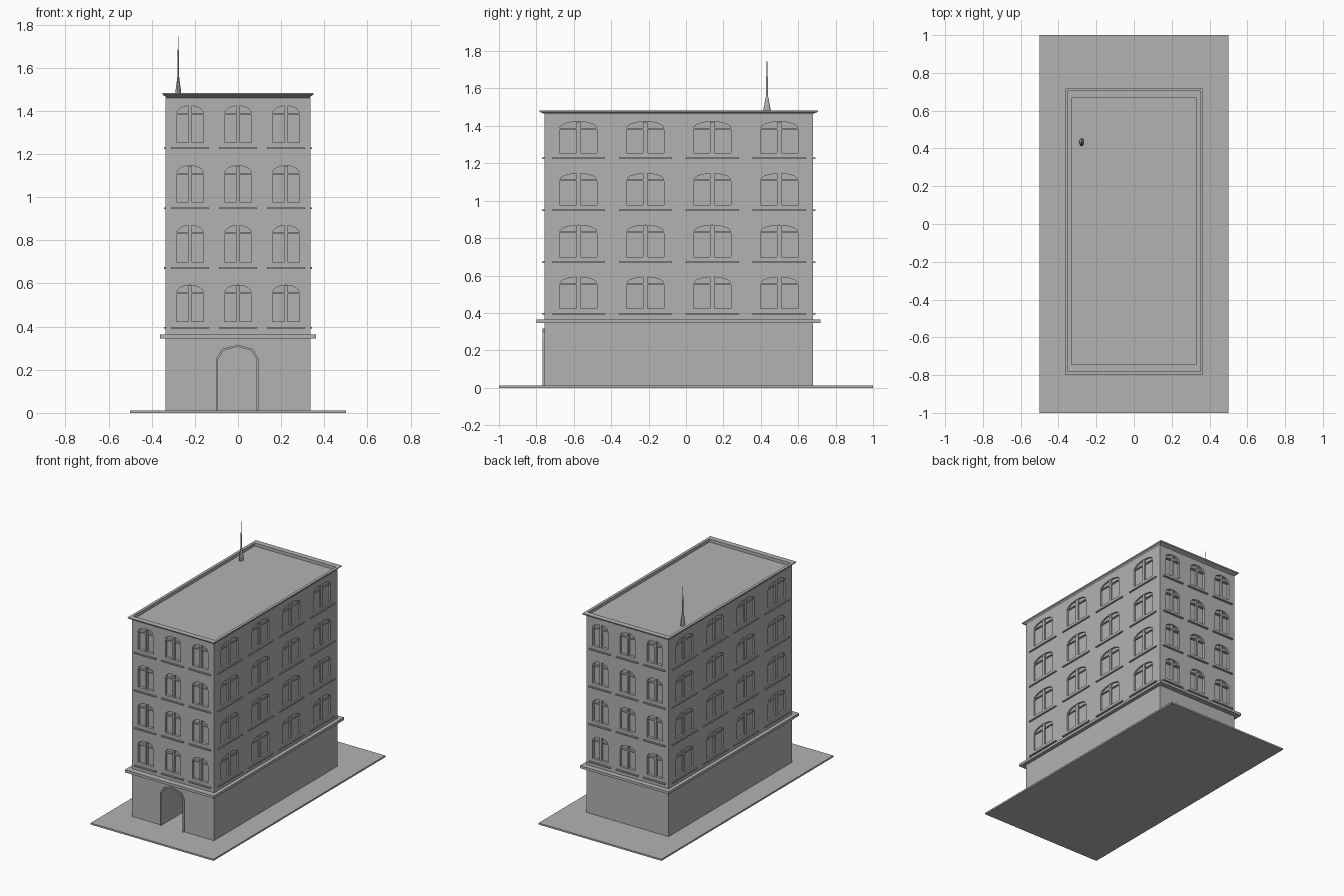
import bpy, bmesh, math
from mathutils import Vector

cube = bpy.data.objects.get("Cube")
if cube:
    bpy.data.objects.remove(cube, do_unlink=True)

grey = bpy.data.materials.new("plaster_grey")
grey.use_nodes = True
COLOUR = (0.45, 0.45, 0.45, 1)
grey.diffuse_color = COLOUR
grey.node_tree.nodes["Principled BSDF"].inputs["Base Color"].default_value = COLOUR

X, Y0, Y1 = 0.335, -0.757, 0.68      # wall planes
YC = (Y0 + Y1) / 2
GROUND, ROOF = 0.012, 1.46


def finish(name, bm):
    bmesh.ops.recalc_face_normals(bm, faces=bm.faces)
    me = bpy.data.meshes.new(name)
    bm.to_mesh(me)
    bm.free()
    me.materials.append(grey)
    ob = bpy.data.objects.new(name, me)
    bpy.context.collection.objects.link(ob)
    return ob


def add_loft(bm, rings, loop=False):
    """Skin a list of point rings; cap the ends, or join last to first."""
    vs = [[bm.verts.new(p) for p in r] for r in rings]
    n = len(vs[0])
    for a, b in zip(vs, vs[1:] + (vs[:1] if loop else [])):
        for i in range(n):
            j = (i + 1) % n
            bm.faces.new((a[i], a[j], b[j], b[i]))
    if not loop:
        bm.faces.new(vs[0])
        bm.faces.new(vs[-1])


def rect(x0, x1, y0, y1, z):
    return [(x0, y0, z), (x1, y0, z), (x1, y1, z), (x0, y1, z)]


def box(name, x0, x1, y0, y1, z0, z1):
    bm = bmesh.new()
    add_loft(bm, [rect(x0, x1, y0, y1, z0), rect(x0, x1, y0, y1, z1)])
    return finish(name, bm)


def arch(half, z0, spring, top, steps):
    """Arched outline as (u, z) points, counter-clockwise from lower left."""
    pts = [(-half, z0), (half, z0)]
    for i in range(steps + 1):
        a = math.pi * i / steps
        pts.append((half * math.cos(a), spring + (top - spring) * math.sin(a)))
    return pts


def add_prism(bm, wall, outline, u, z, d0, d1):
    """Extrude an outline on a wall from offset d0 to d1 along its normal."""
    o, n = Vector(wall["origin"]), Vector(wall["normal"])
    side = Vector((-n.y, n.x, 0))
    add_loft(bm, [[o + side * (u + a) + n * d + Vector((0, 0, z + b))
                   for a, b in outline] for d in (d0, d1)])


def bar(half, z0, z1):
    return [(-half, z0), (half, z0), (half, z1), (-half, z1)]


# Four walls: short ends with three bays, long sides with four
END = dict(cols=(-0.222, 0, 0.222), half=0.0625, depth=0.02, sill=0.088, out=0.013)
LONG = dict(cols=(-0.537, -0.179, 0.179, 0.537), half=0.1, depth=0.012,
            sill=0.142, out=0.009)
walls = {
    "front": dict(END, origin=(0, Y0, 0), normal=(0, -1, 0)),
    "back": dict(END, origin=(0, Y1, 0), normal=(0, 1, 0)),
    "left": dict(LONG, origin=(X, YC, 0), normal=(1, 0, 0)),
    "right": dict(LONG, origin=(-X, YC, 0), normal=(-1, 0, 0)),
}
ROWS = [0.277 * i for i in range(4)]

# Paved base and solid block
box("ground_slab", -0.5, 0.5, -1, 1, 0, GROUND)
body = box("building_body", -X, X, Y0, Y1, GROUND, ROOF)

# Window recesses and entrance passage, cut from the block
cut = bmesh.new()
for w in walls.values():
    for u in w["cols"]:
        for z in ROWS:
            add_prism(cut, w, arch(w["half"], 0.423, 0.555, 0.592, 10),
                      u, z, -w["depth"], 0.03)
door_in = arch(0.089, -0.02, 0.25, 0.306, 4)
add_prism(cut, walls["front"], door_in, -0.003, 0, -0.42, 0.03)
cutter = finish("opening_cutter", cut)
cutter.hide_render = True
mod = body.modifiers.new("openings", "BOOLEAN")
mod.operation, mod.solver, mod.object = "DIFFERENCE", "EXACT", cutter
bpy.context.view_layer.update()
deps = bpy.context.evaluated_depsgraph_get()
cut_mesh = bpy.data.meshes.new_from_object(body.evaluated_get(deps))
body.modifiers.clear()
body.data = cut_mesh
bpy.data.objects.remove(cutter, do_unlink=True)

# Window bars and sills for each wall
for name, w in walls.items():
    bars, sills = bmesh.new(), bmesh.new()
    k = w["half"] / 0.0625
    for u in w["cols"]:
        for z in ROWS:
            add_prism(bars, w, bar(0.007 * k, 0.423, 0.591), u, z, -w["depth"], -0.002)
            add_prism(bars, w, bar(w["half"], 0.551, 0.559), u, z, -w["depth"], -0.003)
            add_prism(sills, w, bar(w["sill"], 0.391, 0.399), u, z, -0.005, w["out"])
    finish(name + "_window_bars", bars)
    finish(name + "_window_sills", sills)

# Raised surround of the entrance arch
door_frame = bmesh.new()
inner = arch(0.089, GROUND, 0.25, 0.306, 4)[1:] + [(-0.089, GROUND)]
outer = arch(0.098, GROUND, 0.253, 0.316, 4)[1:] + [(-0.098, GROUND)]
add_prism(door_frame, walls["front"], outer + inner[::-1], -0.003, 0, -0.005, 0.009)
finish("entrance_surround", door_frame)

# Ledge above the ground floor
box("floor_ledge", -0.362, 0.362, -0.8, 0.718, 0.345, 0.364)

# Flared cornice with a low parapet around the roof
cornice = bmesh.new()
add_loft(cornice, [rect(-X - dx, X + dx, Y0 - dy, Y1 + dy, z) for dx, dy, z in (
    (-0.004, -0.013, ROOF - 0.005), (0, 0, ROOF + 0.005), (0.014, 0.025, 1.475),
    (0.016, 0.027, 1.483), (-0.004, -0.013, 1.483))], loop=True)
finish("roof_cornice", cornice)

# Roof mast: flared foot and thin tapering rod
mast = bmesh.new()
add_loft(mast, [[(-0.277 + 0.65 * r * math.cos(a), 0.433 + r * math.sin(a), z)
                 for a in (math.tau * i / 10 for i in range(10))]
                for r, z in ((0.021, ROOF), (0.020, 1.49), (0.011, 1.535),
                             (0.006, 1.56), (0.005, 1.64), (0.0015, 1.745))])
finish("roof_mast", mast)
